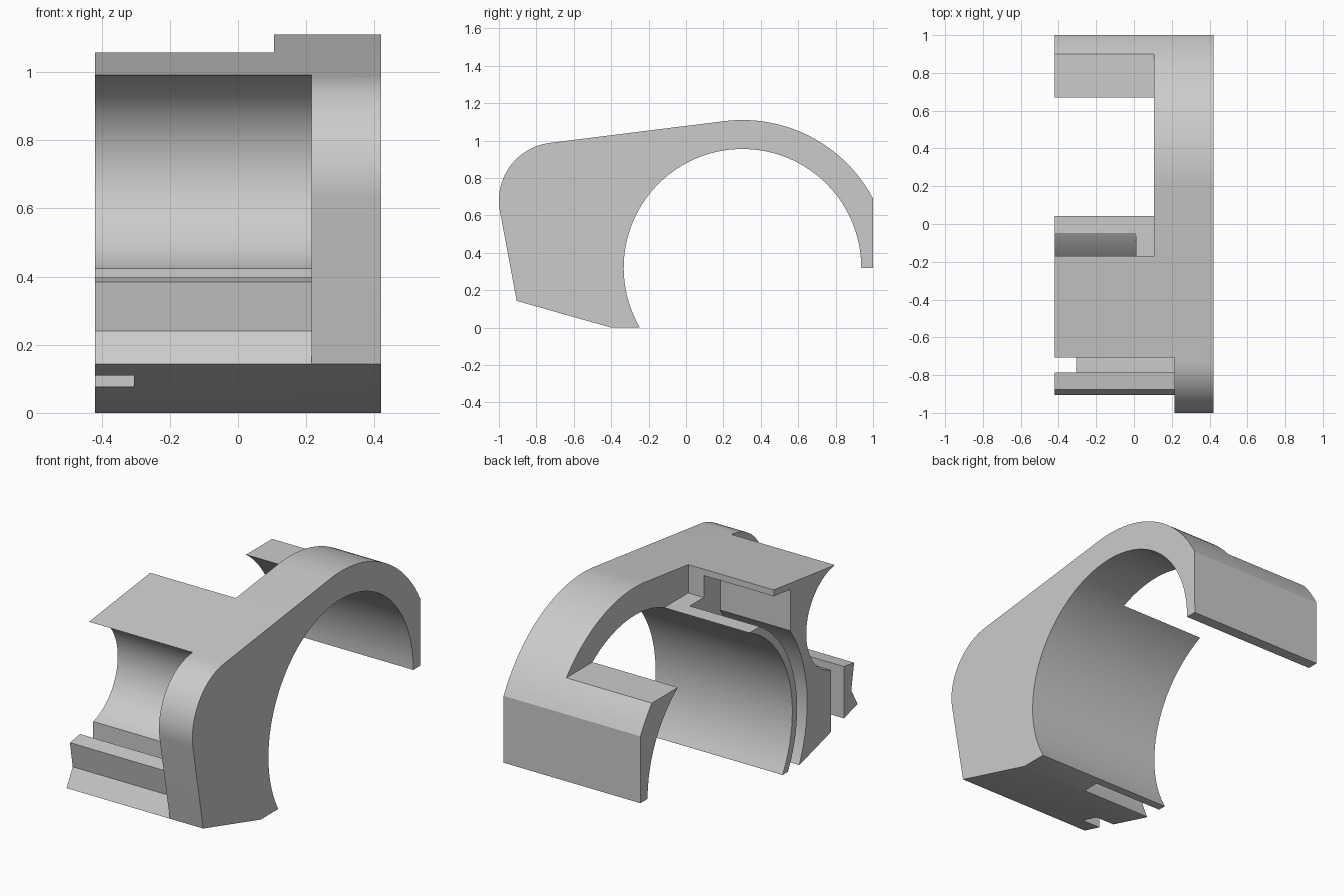
import bpy, bmesh
from math import sin, cos, radians

cube = bpy.data.objects.get("Cube")
if cube:
    bpy.data.objects.remove(cube, do_unlink=True)

grey = bpy.data.materials.new("plain_grey")
grey.use_nodes = True
colour = (0.6, 0.6, 0.6, 1)
grey.diffuse_color = colour
grey.node_tree.nodes["Principled BSDF"].inputs["Base Color"].default_value = colour


def arc(centre, radius, start, end, steps=32):
    """Points (y, z) along an arc, angles in degrees."""
    angles = [radians(start + (end - start) * i / steps) for i in range(steps + 1)]
    return [(centre[0] + radius * cos(a), centre[1] + radius * sin(a)) for a in angles]


def extrude(name, profile, x0, x1):
    """Extrude a (y, z) profile along x."""
    bm = bmesh.new()
    face = bm.faces.new([bm.verts.new((x0, y, z)) for y, z in profile])
    grown = bmesh.ops.extrude_face_region(bm, geom=[face])
    moved = [v for v in grown["geom"] if isinstance(v, bmesh.types.BMVert)]
    bmesh.ops.translate(bm, verts=moved, vec=(x1 - x0, 0, 0))
    bmesh.ops.recalc_face_normals(bm, faces=bm.faces)
    mesh = bpy.data.meshes.new(name)
    bm.to_mesh(mesh)
    bm.free()
    obj = bpy.data.objects.new(name, mesh)
    bpy.context.collection.objects.link(obj)
    return obj


def rect(y0, y1, z0, z1):
    return [(y0, z0), (y1, z0), (y1, z1), (y0, z1)]


def cut(target, name, profile, x1):
    """Remove a profile from the open side (-x) up to x1."""
    cutter = extrude(name, profile, -0.6, x1)
    cutter.hide_render = True
    mod = target.modifiers.new(name, "BOOLEAN")
    mod.operation = "DIFFERENCE"
    mod.solver = "EXACT"
    mod.object = cutter
    bpy.ops.object.select_all(action="DESELECT")
    bpy.context.view_layer.objects.active = target
    target.select_set(True)
    bpy.ops.object.modifier_apply(modifier=mod.name)
    bpy.data.objects.remove(cutter, do_unlink=True)


BORE = (0.302, 0.32)

# Full side profile: rear leg, outer arch, rounded nose, base, round bore
profile = [(0.937, 0.32), (1.0, 0.32)]
profile += arc(BORE, 0.79, 28, 97)
profile += arc((-0.69, 0.68), 0.31, 97, 189.5, 24)
profile += [(-0.905, 0.143), (-0.40, 0), (-0.248, 0)]
profile += arc(BORE, 0.635, 210, 0.5, 72)
bracket = extrude("clamp_bracket", profile, -0.42, 0.42)
bracket.data.materials.append(grey)

# Front relief: concave hollow under the top plate, groove and shaped lip
relief = [(-0.73, 1.3)]
relief += arc((-0.745, 0.703), 0.29, 87, -75, 40)
relief += [(-0.67, 0.2), (-0.785, 0.2), (-0.785, 0.397), (-0.875, 0.384),
           (-0.85, 0.24), (-0.905, 0.143), (-1.2, 0.143), (-1.2, 1.3)]
cut(bracket, "front_relief", relief, 0.215)

# Opening through the arch, lower at the rear
opening = [(-0.17, 0.9), (0.3, 0.9), (0.3, 0.837), (1.2, 0.837), (1.2, 1.4), (-0.17, 1.4)]
cut(bracket, "arch_opening", opening, 0.105)

# Curved slot behind the thin inner ring, and the pocket under the plate
slot = arc(BORE, 0.765, 115, 215) + arc(BORE, 0.677, 215, 115)
cut(bracket, "ring_slot", slot, 0.01)
pocket = [(-0.315, 0.775), (-0.2, 0.85), (-0.12, 0.91), (-0.12, 1.028), (-0.315, 1.004)]
cut(bracket, "plate_pocket", pocket, 0.01)

# Notch through the groove floor at the open end
cut(bracket, "groove_notch", rect(-0.785, -0.67, -0.1, 0.3), -0.305)

bpy.ops.object.shade_smooth_by_angle(angle=radians(20))
